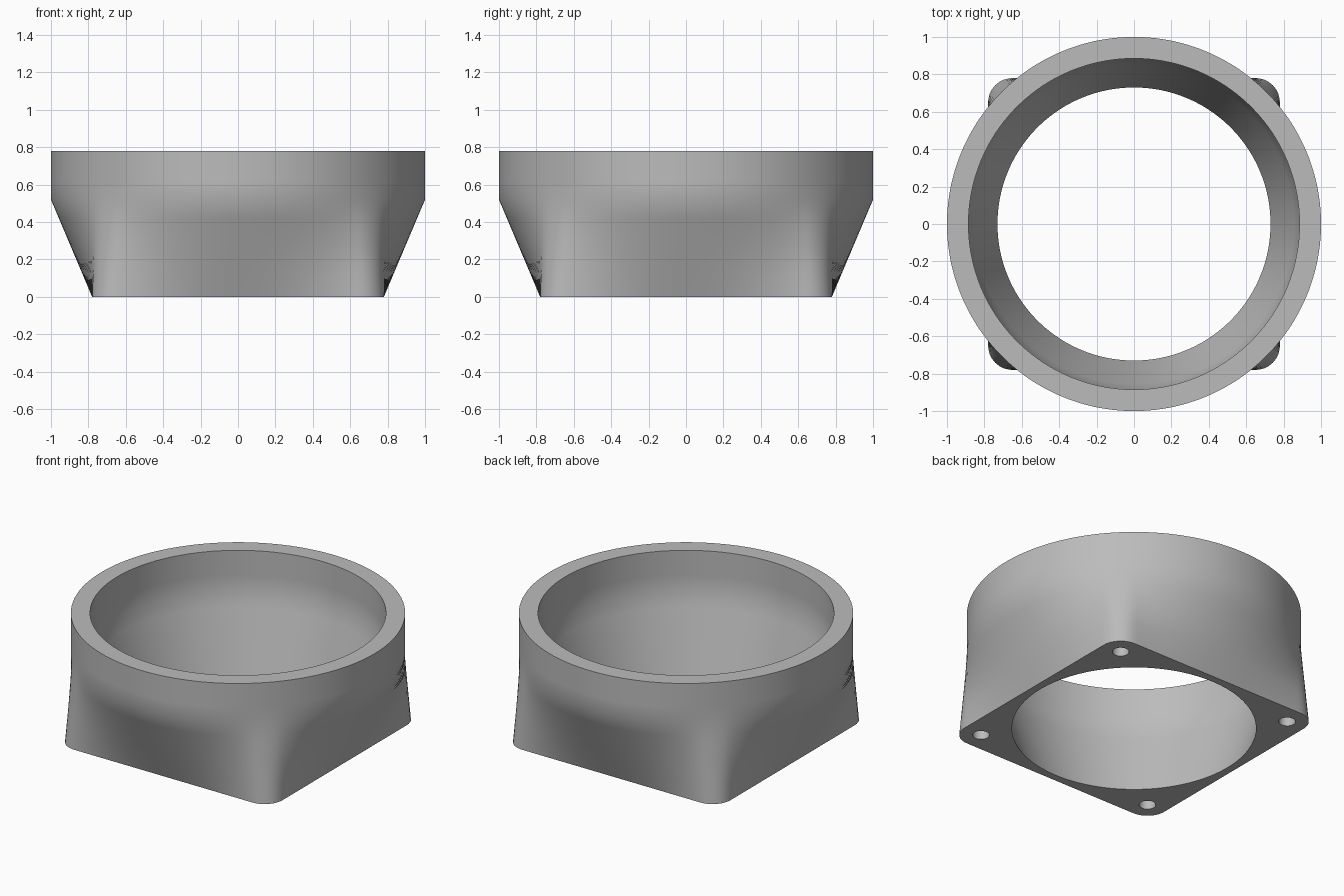
import bpy, bmesh, math

cube = bpy.data.objects.get("Cube")
if cube:
    bpy.data.objects.remove(cube, do_unlink=True)

SEGMENTS = 240
HEIGHT, SHOULDER = 0.78, 0.52      # top rim, and end of the square-to-round loft
HALF, CORNER = 0.78, 0.13          # square base half width and corner radius
BORE_BOTTOM, BORE_TOP = 0.73, 0.885

grey = bpy.data.materials.new("plain grey")
grey.use_nodes = True
colour = (0.5, 0.5, 0.5, 1)
grey.diffuse_color = colour
grey.node_tree.nodes["Principled BSDF"].inputs["Base Color"].default_value = colour


def square_radius(angle):
    """Distance from the centre to the rounded square in a direction."""
    c, s = abs(math.cos(angle)), abs(math.sin(angle))
    c, s = max(c, s), min(c, s)
    k = HALF - CORNER
    if HALF * s / c <= k:
        return HALF / c
    m = k * (c + s)
    return m + math.sqrt(m * m - 2 * k * k + CORNER ** 2)


def outer(z):
    t = min(z / SHOULDER, 1)
    return lambda a: square_radius(a) * (1 - t) + t


def inner(z):
    t = min(z / SHOULDER, 1)
    return lambda a: BORE_BOTTOM + (BORE_TOP - BORE_BOTTOM) * t


# Adapter body: rings up the outside, over the rim and down the bore
levels = [0, 0.13, 0.26, 0.42, SHOULDER, 0.62, HEIGHT]
profile = [(z, outer(z)) for z in levels] + [(z, inner(z)) for z in reversed(levels)]
bm = bmesh.new()
rings = []
for z, radius in profile:
    ring = []
    for i in range(SEGMENTS):
        a = math.tau * i / SEGMENTS
        r = radius(a)
        ring.append(bm.verts.new((r * math.cos(a), r * math.sin(a), z)))
    rings.append(ring)
for lower, upper in zip(rings, rings[1:] + rings[:1]):
    for i in range(SEGMENTS):
        j = (i + 1) % SEGMENTS
        bm.faces.new((lower[i], lower[j], upper[j], upper[i]))
bmesh.ops.recalc_face_normals(bm, faces=bm.faces)
mesh = bpy.data.meshes.new("adapter_body")
bm.to_mesh(mesh)
bm.free()
mesh.materials.append(grey)
body = bpy.data.objects.new("adapter_body", mesh)
bpy.context.collection.objects.link(body)
bpy.context.view_layer.objects.active = body
body.select_set(True)

# Blind screw holes in the four base corners
bm = bmesh.new()
for sx in (-1, 1):
    for sy in (-1, 1):
        made = bmesh.ops.create_cone(bm, cap_ends=True, segments=32,
                                     radius1=0.05, radius2=0.05, depth=0.4)
        offset = HALF - CORNER
        bmesh.ops.translate(bm, verts=made["verts"], vec=(sx * offset, sy * offset, 0))
cut_mesh = bpy.data.meshes.new("hole_cutter")
bm.to_mesh(cut_mesh)
bm.free()
cut_mesh.materials.append(grey)
cutter = bpy.data.objects.new("hole_cutter", cut_mesh)
bpy.context.collection.objects.link(cutter)
cutter.hide_render = True

holes = body.modifiers.new("screw_holes", "BOOLEAN")
holes.operation = "DIFFERENCE"
holes.solver = "EXACT"
holes.object = cutter
bpy.ops.object.modifier_apply(modifier=holes.name)
bpy.data.objects.remove(cutter, do_unlink=True)

bpy.ops.object.shade_smooth_by_angle(angle=math.radians(35))
